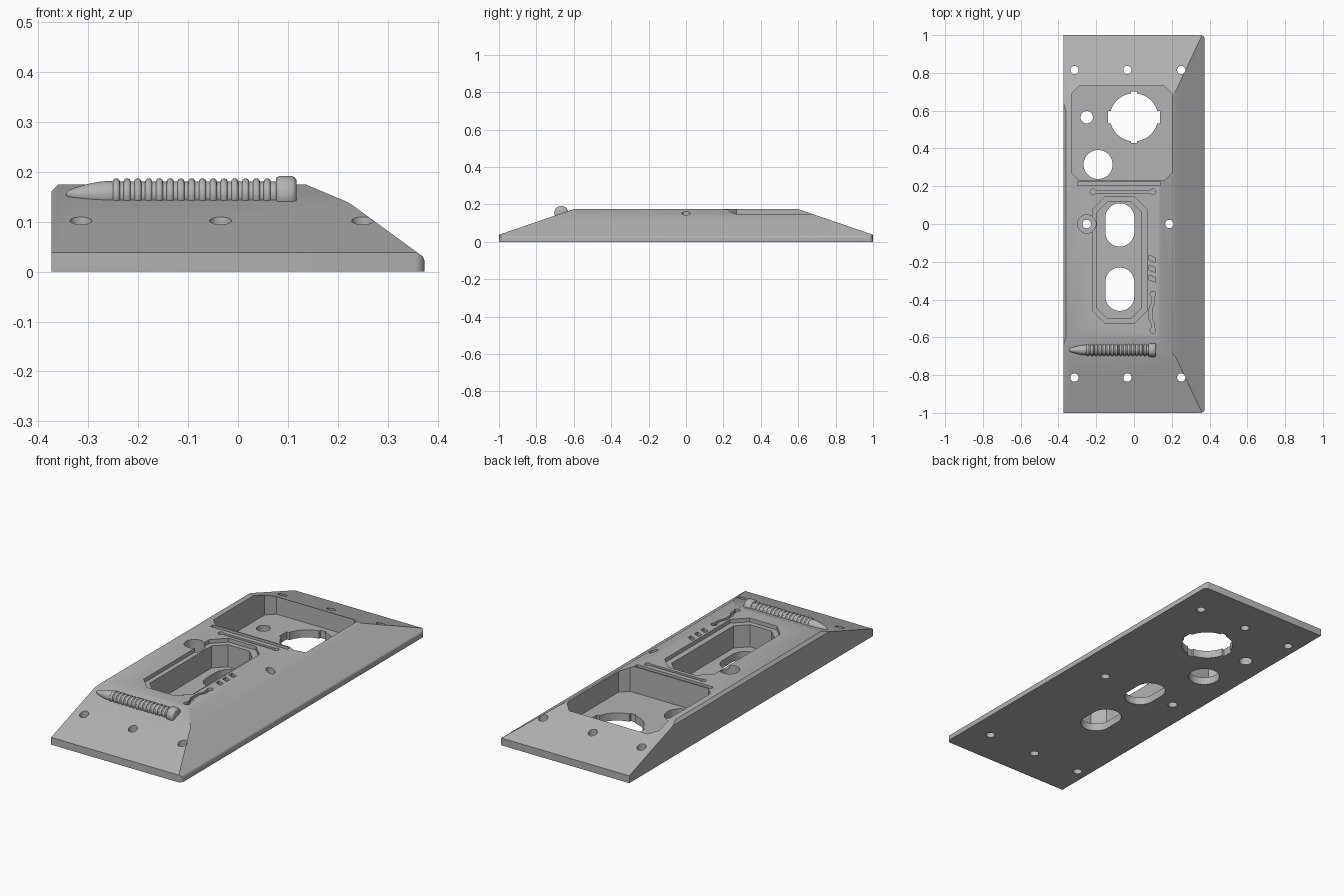
import bpy, bmesh, math
from mathutils import Vector

if "Cube" in bpy.data.objects:
    bpy.data.objects.remove(bpy.data.objects["Cube"])

grey = bpy.data.materials.new("grey")
grey.diffuse_color = (0.45, 0.45, 0.45, 1)
grey.use_nodes = True
grey.node_tree.nodes["Principled BSDF"].inputs["Base Color"].default_value = grey.diffuse_color
TOP, FLOOR = 0.175, 0.04


def finish(name, bm):
    bmesh.ops.recalc_face_normals(bm, faces=bm.faces)
    me = bpy.data.meshes.new(name)
    bm.to_mesh(me)
    bm.free()
    ob = bpy.data.objects.new(name, me)
    bpy.context.collection.objects.link(ob)
    me.materials.append(grey)
    return ob


def smooth(ob, angle):
    bpy.ops.object.select_all(action='DESELECT')
    ob.select_set(True)
    bpy.context.view_layer.objects.active = ob
    bpy.ops.object.shade_smooth_by_angle(angle=math.radians(angle))


# Plate: a block trimmed by planes
bm = bmesh.new()
bmesh.ops.create_cube(bm, size=1)
for v in bm.verts:
    v.co = Vector((v.co.x * 0.748, v.co.y * 2, (v.co.z + 0.5) * TOP))


def trim(point, normal):
    bmesh.ops.bisect_plane(bm, geom=bm.verts[:] + bm.edges[:] + bm.faces[:], dist=1e-6,
                           plane_co=point, plane_no=normal, clear_outer=True)
    bmesh.ops.holes_fill(bm, edges=[e for e in bm.edges if e.is_boundary])


for s in (-1, 1):
    trim((0, s, 0.038), (0, s * 0.137, 0.4))          # end slopes
trim((0.36, 0, 0.038), (0.1, 0, 0.137))               # long side slope
trim((0.135, 0, TOP), (0.037, 0, 0.088))              # shoulder
trim((-0.36, 0, TOP), (-1, 0, 1))                     # left chamfer
for i in range(1, 7):                                 # rounded long edge
    a = math.radians(i * 54 / 7)
    n = Vector((math.cos(a), 0, math.sin(a)))
    trim(Vector((0.352, 0, 0.018)) + n * 0.022, n)
for s in (-1, 1):                                     # rounded vertical corners
    for deg in (18, 36, 54, 72):
        a = math.radians(deg)
        n = Vector((math.cos(a), s * math.sin(a), 0))
        trim(Vector((0.352, s * 0.978, 0)) + n * 0.022, n)
plate = finish("plate", bm)


def cut(points, z0, z1=0.3):
    """Cut a vertical prism with the given outline out of the plate."""
    cb = bmesh.new()
    f = cb.faces.new([cb.verts.new((x, y, z0)) for x, y in points])
    ext = bmesh.ops.extrude_face_region(cb, geom=[f])
    for v in ext["geom"]:
        if isinstance(v, bmesh.types.BMVert):
            v.co.z = z1
    cutter = finish("cutter", cb)
    mod = plate.modifiers.new("cut", 'BOOLEAN')
    mod.operation, mod.solver, mod.object = 'DIFFERENCE', 'EXACT', cutter
    bpy.context.view_layer.update()
    dg = bpy.context.evaluated_depsgraph_get()
    me = bpy.data.meshes.new_from_object(plate.evaluated_get(dg))
    plate.modifiers.clear()
    plate.data = me
    bpy.data.objects.remove(cutter)


def slot(x, y, r, half=0, n=32):
    """Circle, or a slot stretched by half along y."""
    out = []
    for i in range(n):
        a = 2 * math.pi * (i + 0.5) / n
        out.append((x + r * math.cos(a), y + r * math.sin(a) + math.copysign(half, math.sin(a))))
    return out


def octagon(x0, x1, y0, y1, c):
    return [(x0 + c, y0), (x1 - c, y0), (x1, y0 + c), (x1, y1 - c),
            (x1 - c, y1), (x0 + c, y1), (x0, y1 - c), (x0, y0 + c)]


def box(x0, x1, y0, y1):
    return [(x0, y0), (x1, y0), (x1, y1), (x0, y1)]


def groove(path, w, z0):
    """Engraved line with round pads at both ends."""
    for a, b in zip(path, path[1:]):
        a, b = Vector(a), Vector(b)
        d = (b - a).normalized() * w
        n = Vector((-d.y, d.x))
        a, b = a - d * 0.4, b + d * 0.4
        cut([tuple(p) for p in (a - n, b - n, b + n, a + n)], z0)
    for p in (path[0], path[-1]):
        cut(slot(*p, 0.015, n=16), z0)


# Pockets and stepped rim
cut(octagon(-0.33, 0.2, 0.23, 0.73, 0.04), FLOOR)
cut(octagon(-0.22, 0.068, -0.525, 0.143, 0.065), TOP - 0.02)
cut(octagon(-0.196, 0.038, -0.5, 0.118, 0.055), FLOOR)

# Through openings
for y in (-0.005, -0.345):
    cut(slot(-0.075, y, 0.077, 0.038), -0.1)
cut(slot(0, 0.565, 0.127, n=48), -0.1)
cut(box(-0.137, 0.137, 0.533, 0.597), -0.1)
cut(box(-0.017, 0.017, 0.428, 0.702), -0.1)
cut(slot(-0.19, 0.315, 0.077), -0.1)
cut(slot(-0.25, 0.565, 0.033), -0.1)

# Screw holes and counterbore
for x in (-0.315, -0.035, 0.25):
    for y in (-0.813, 0.815):
        cut(slot(x, y, 0.022, n=24), -0.1)
cut(slot(0.187, 0, 0.022, n=24), -0.1)
cut(slot(-0.25, 0, 0.049), 0.11)
cut(slot(-0.25, 0, 0.023, n=24), -0.1)

# Engraved lines and vents
ENG = TOP - 0.016
cut(box(-0.3, 0.14, 0.203, 0.224), ENG)
groove([(-0.217, 0.17), (0.1, 0.17)], 0.008, ENG)
groove([(0.1, -0.372), (0.1, -0.42), (0.087, -0.45), (0.087, -0.5), (0.1, -0.525), (0.1, -0.563)],
       0.008, ENG)
for y in (-0.185, -0.238, -0.29):
    cut([(0.08, y - 0.005), (0.115, y - 0.02), (0.115, y + 0.005), (0.08, y + 0.02)], ENG)
smooth(plate, 20)


# Ribbed bolt half sunk into the front slope
def lathe(name, profile, y, z, n=32):
    bm = bmesh.new()
    rings = [[bm.verts.new((x, y + r * math.cos(2 * math.pi * i / n),
                            z + r * math.sin(2 * math.pi * i / n))) for i in range(n)]
             for x, r in profile]
    for a, b in zip(rings, rings[1:]):
        for i in range(n):
            bm.faces.new((a[i], a[(i + 1) % n], b[(i + 1) % n], b[i]))
    bm.faces.new(rings[0])
    bm.faces.new(rings[-1])
    smooth(finish(name, bm), 40)


shaft = [(-0.345, 0.002), (-0.34, 0.008), (-0.325, 0.014), (-0.3, 0.021), (-0.28, 0.025), (-0.26, 0.027)]
for i in range(15):
    c = -0.244 + i * 0.0216
    shaft += [(c - 0.007, 0.026), (c - 0.006, 0.029), (c - 0.003, 0.0315),
              (c + 0.003, 0.0315), (c + 0.006, 0.029), (c + 0.007, 0.026)]
shaft.append((0.085, 0.026))
lathe("bolt_shaft", shaft, -0.667, 0.155)
lathe("bolt_head", [(0.076, 0.03), (0.078, 0.034), (0.083, 0.037), (0.108, 0.037),
                    (0.114, 0.034), (0.117, 0.029)], -0.667, 0.155)
